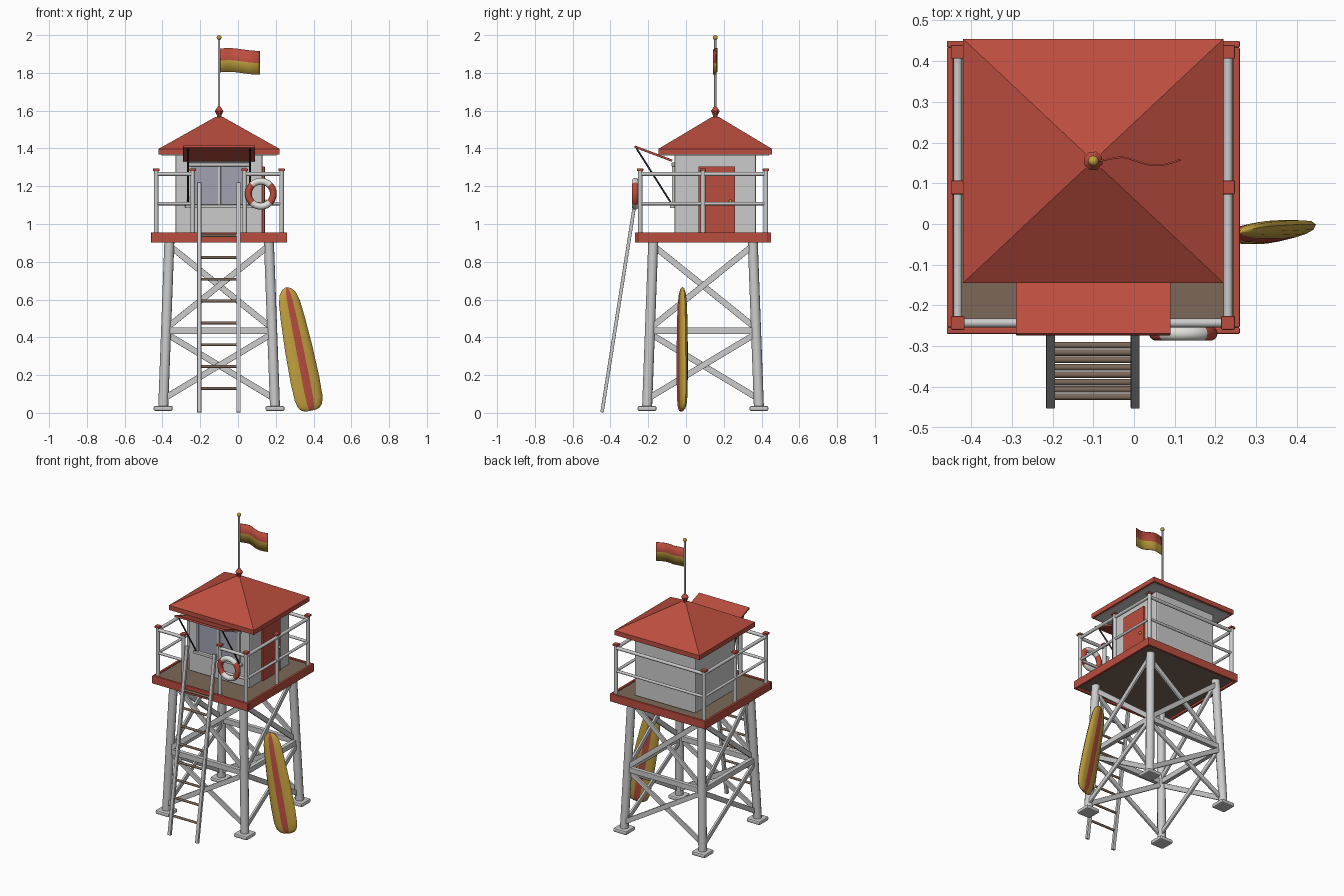
import bpy, bmesh, math
from mathutils import Vector, Matrix

if "Cube" in bpy.data.objects:
    bpy.data.objects.remove(bpy.data.objects["Cube"])

CX, CY = -0.10, 0.09      # tower axis
RY = 0.155                # cabin and roof centre in y


def material(name, rgb):
    m = bpy.data.materials.new(name)
    m.diffuse_color = (*rgb, 1)
    m.use_nodes = True
    m.node_tree.nodes["Principled BSDF"].inputs["Base Color"].default_value = m.diffuse_color
    return m


RED = material("red_paint", (0.50, 0.075, 0.05))
YELLOW = material("yellow_paint", (0.55, 0.36, 0.05))
WOOD = material("wood", (0.20, 0.14, 0.10))
DARK = material("dark_metal", (0.04, 0.035, 0.035))
GLASS = material("glass", (0.36, 0.36, 0.45))
WHITE = material("white_paint", (0.75, 0.74, 0.70))


def finish(name, bm, mats=(), smooth=False, bevel=0):
    bmesh.ops.recalc_face_normals(bm, faces=bm.faces)
    me = bpy.data.meshes.new(name)
    bm.to_mesh(me)
    bm.free()
    ob = bpy.data.objects.new(name, me)
    bpy.context.collection.objects.link(ob)
    for m in mats:
        if m:
            me.materials.append(m)
    if bevel:
        b = ob.modifiers.new("bevel", "BEVEL")
        b.width, b.segments = bevel, 2
    if smooth:
        bpy.ops.object.select_all(action='DESELECT')
        ob.select_set(True)
        bpy.context.view_layer.objects.active = ob
        bpy.ops.object.shade_smooth_by_angle(angle=math.radians(40))
    return ob


def box(name, x, y, z, mat=None, bevel=0.003):
    bm = bmesh.new()
    c = [(a[0] + a[1]) / 2 for a in (x, y, z)]
    s = [a[1] - a[0] for a in (x, y, z)]
    bmesh.ops.create_cube(bm, size=1, matrix=Matrix.Translation(c) @ Matrix.Diagonal((*s, 1)))
    return finish(name, bm, [mat], bevel=bevel)


def frame(a, b, normal):
    z = (b - a).normalized()
    x = Vector(normal).cross(z).normalized()
    m = Matrix((x, z.cross(x), z)).transposed().to_4x4()
    m.translation = (a + b) / 2
    return m


def beam(name, a, b, w, d, normal, mat=None):
    a, b = Vector(a), Vector(b)
    bm = bmesh.new()
    bmesh.ops.create_cube(bm, size=1, matrix=frame(a, b, normal) @ Matrix.Diagonal((w, d, (b - a).length, 1)))
    return finish(name, bm, [mat], bevel=0.002)


def rod(name, a, b, r, mat=None, n=12, r2=None):
    a, b = Vector(a), Vector(b)
    bm = bmesh.new()
    bmesh.ops.create_cone(bm, cap_ends=True, segments=n, radius1=r, radius2=r if r2 is None else r2,
                          depth=(b - a).length, matrix=frame(a, b, (0.31, 0.95, 0.01)))
    return finish(name, bm, [mat], smooth=True)


def ball(name, c, r, mat):
    bm = bmesh.new()
    bmesh.ops.create_uvsphere(bm, u_segments=16, v_segments=10, radius=r, matrix=Matrix.Translation(c))
    return finish(name, bm, [mat], smooth=True)


# Splayed legs on square pads
def off(z):
    return 0.297 - 0.037 * z


for sx in (-1, 1):
    for sy in (-1, 1):
        p = [(CX + sx * off(z), CY + sy * off(z), z) for z in (0.025, 0.925)]
        rod("leg", p[0], p[1], 0.027)
        x, y = p[0][:2]
        box("foot_pad", (x - 0.05, x + 0.05), (y - 0.05, y + 0.05), (0.01, 0.037), bevel=0.009)

# Cross bracing and girts on all four sides
for k in range(4):
    rot = Matrix.Rotation(k * math.pi / 2, 3, 'Z')

    def side(u, z, push=0.0):
        return Vector((CX, CY, z)) + rot @ Vector((u * off(z), -off(z) - push, 0))
    nrm = rot @ Vector((0, -1, 0))
    beam("girt", side(-1.03, 0.435), side(1.03, 0.435), 0.036, 0.028, nrm)
    for z0, z1 in ((0.08, 0.415), (0.455, 0.88)):
        beam("brace", side(-0.97, z0, 0.008), side(0.97, z1, 0.008), 0.032, 0.014, nrm)
        beam("brace", side(0.97, z0, -0.008), side(-0.97, z1, -0.008), 0.032, 0.014, nrm)

# Deck with red fascia
x0, x1, y0, y1 = -0.46, 0.26, -0.27, 0.45
box("deck", (x0 + .01, x1 - .01), (y0 + .01, y1 - .01), (0.915, 0.948), WOOD)
for y in (y0, y1 - 0.016):
    box("fascia", (x0, x1), (y, y + 0.016), (0.902, 0.956), RED)
for x in (x0, x1 - 0.016):
    box("fascia", (x, x + 0.016), (y0 + .016, y1 - .016), (0.902, 0.956), RED)

# Railing with capped posts and a gap at the ladder
L, R, F, B = -0.433, 0.231, -0.243, 0.423
G0, G1 = -0.24, 0.035
for x, y in ((L, F), (R, F), (L, B), (R, B), (L, CY), (R, CY), (G0, F), (G1, F)):
    rod("rail_post", (x, y, 0.94), (x, y, 1.283), 0.0125)
    box("post_cap", (x - .017, x + .017), (y - .017, y + .017), (1.281, 1.294), RED)
for z, r in ((1.265, 0.011), (1.108, 0.009)):
    for a, b in (((L, F), (L, B)), ((R, F), (R, B)), ((L, B), (R, B)), ((L, F), (G0, F)), ((G1, F), (R, F))):
        rod("rail", (*a, z), (*b, z), r)

# Cabin, window, door
WX0, WX1, WY = -0.33, 0.13, -0.06
box("cabin", (WX0, WX1), (WY, 0.37), (0.945, 1.37), bevel=0.008)
box("window_glass", (-0.255, 0.055), (WY - .006, WY), (1.10, 1.305), GLASS, 0)
for x in (-0.265, -0.107, 0.047):
    box("window_frame", (x, x + 0.016), (WY - .014, WY), (1.10, 1.315))
box("window_header", (-0.27, 0.07), (WY - .016, WY), (1.305, 1.325))
box("window_sill", (-0.28, 0.08), (WY - .026, WY), (1.085, 1.102))
box("door", (WX1 - .005, WX1 + .012), (0.065, 0.26), (0.95, 1.305), RED)
ball("door_knob", (WX1 + .018, 0.235, 1.12), 0.009, YELLOW)

# Open shutter on two stays
beam("shutter", (-0.1, -0.073, 1.335), (-0.1, -0.272, 1.41), 0.38, 0.012, (0, 0.35, 0.94), RED)
for x in (-0.265, 0.063):
    rod("shutter_stay", (x, -0.262, 1.40), (x, -0.075, 1.105), 0.005, DARK, 8)

# Hipped roof with finial
bm = bmesh.new()
hx, hy = 0.32, 0.30
rings = []
for s, z in ((1, 1.367), (1, 1.398), (0.06, 1.567)):
    rings.append([bm.verts.new((CX + sx * hx * s, RY + sy * hy * s, z))
                  for sx, sy in ((-1, -1), (1, -1), (1, 1), (-1, 1))])
for a, b in zip(rings, rings[1:]):
    for i in range(4):
        bm.faces.new((a[i], a[(i + 1) % 4], b[(i + 1) % 4], b[i]))
bm.faces.new(rings[2])
bm.faces.new(rings[0])
finish("roof", bm, [RED])
box("ceiling", (CX - .305, CX + .305), (RY - .285, RY + .285), (1.363, 1.370), None, 0)
for za, zb, ra, rb in ((1.56, 1.58, .013, .013), (1.578, 1.598, .014, .024), (1.598, 1.622, .024, .007)):
    rod("finial", (CX, RY, za), (CX, RY, zb), ra, RED, 8, rb)

# Flagpole and waving flag
rod("flagpole", (CX, RY, 1.60), (CX, RY, 1.98), 0.006)
ball("pole_ball", (CX, RY, 1.987), 0.013, YELLOW)
bm = bmesh.new()
N = 16
cols = []
for i in range(N + 1):
    t = i / N
    cols.append([bm.verts.new((-0.094 + 0.209 * t, RY + 0.011 * math.sin(t * 6.6) * min(1, 3 * t),
                               z - 0.012 * t * t + 0.003 * math.sin(t * 6))) for z in (1.803, 1.865, 1.929)])
for a, b in zip(cols, cols[1:]):
    for j in (0, 1):
        f = bm.faces.new((a[j], b[j], b[j + 1], a[j + 1]))
        f.material_index = j
flag = finish("flag", bm, [YELLOW, RED], smooth=True)
sol = flag.modifiers.new("solid", "SOLIDIFY")
sol.thickness, sol.offset = 0.004, 0


# Ladder
def lad(z):
    return -0.445 + 0.157 * z


for x in (-0.205, 0.003):
    beam("ladder_rail", (x, lad(0.003), 0.003), (x, lad(1.22), 1.22), 0.022, 0.018, (0, 1, 0))
for i in range(8):
    z = 0.13 + i * 0.1155
    rod("rung", (-0.205, lad(z), z), (0.003, lad(z), z), 0.008, WOOD, 10)

# Lifebuoy with alternating quarters
bm = bmesh.new()
U, V = 48, 14
g = [[bm.verts.new((0.121 + (0.066 + 0.018 * math.cos(q)) * math.cos(p), -0.269 + 0.018 * math.sin(q),
                    1.16 + (0.066 + 0.018 * math.cos(q)) * math.sin(p)))
      for q in (2 * math.pi * j / V for j in range(V))] for p in (2 * math.pi * i / U for i in range(U))]
for i in range(U):
    for j in range(V):
        k, l = (i + 1) % U, (j + 1) % V
        f = bm.faces.new((g[i][j], g[k][j], g[k][l], g[i][l]))
        f.material_index = ((i + U // 8) // (U // 4)) % 2
finish("lifebuoy", bm, [RED, WHITE], smooth=True)

# Rescue board: rings along its length, red stripe on both faces
SECT = [(-1, 0), (-.88, .6), (-.62, .9), (-.27, 1), (.27, 1), (.62, .9), (.88, .6),
        (1, 0), (.88, -.6), (.62, -.9), (.27, -1), (-.27, -1), (-.62, -.9), (-.88, -.6)]
PROF = [(0, .028, .006), (.012, .05, .011), (.04, .067, .015), (.10, .077, .018), (.25, .080, .020), (.5, .076, .021),
        (.75, .066, .020), (.88, .058, .017), (.95, .045, .013), (.985, .026, .008), (1, .008, .004)]
M = (Matrix.Translation((0.387, -0.02, 0.012)) @ Matrix.Rotation(math.radians(-11.3), 4, 'Y')
     @ Matrix.Rotation(math.radians(14), 4, 'Z'))
bm = bmesh.new()
rings = [[bm.verts.new(M @ Vector((u * w, v * h, t * 0.665))) for u, v in SECT] for t, w, h in PROF]
for a, b in zip(rings, rings[1:]):
    for i in range(14):
        k = (i + 1) % 14
        f = bm.faces.new((a[i], a[k], b[k], b[i]))
        f.material_index = int(i in (3, 10))
bm.faces.new(rings[0])
bm.faces.new(rings[-1])
finish("rescue_board", bm, [YELLOW, RED], smooth=True)
